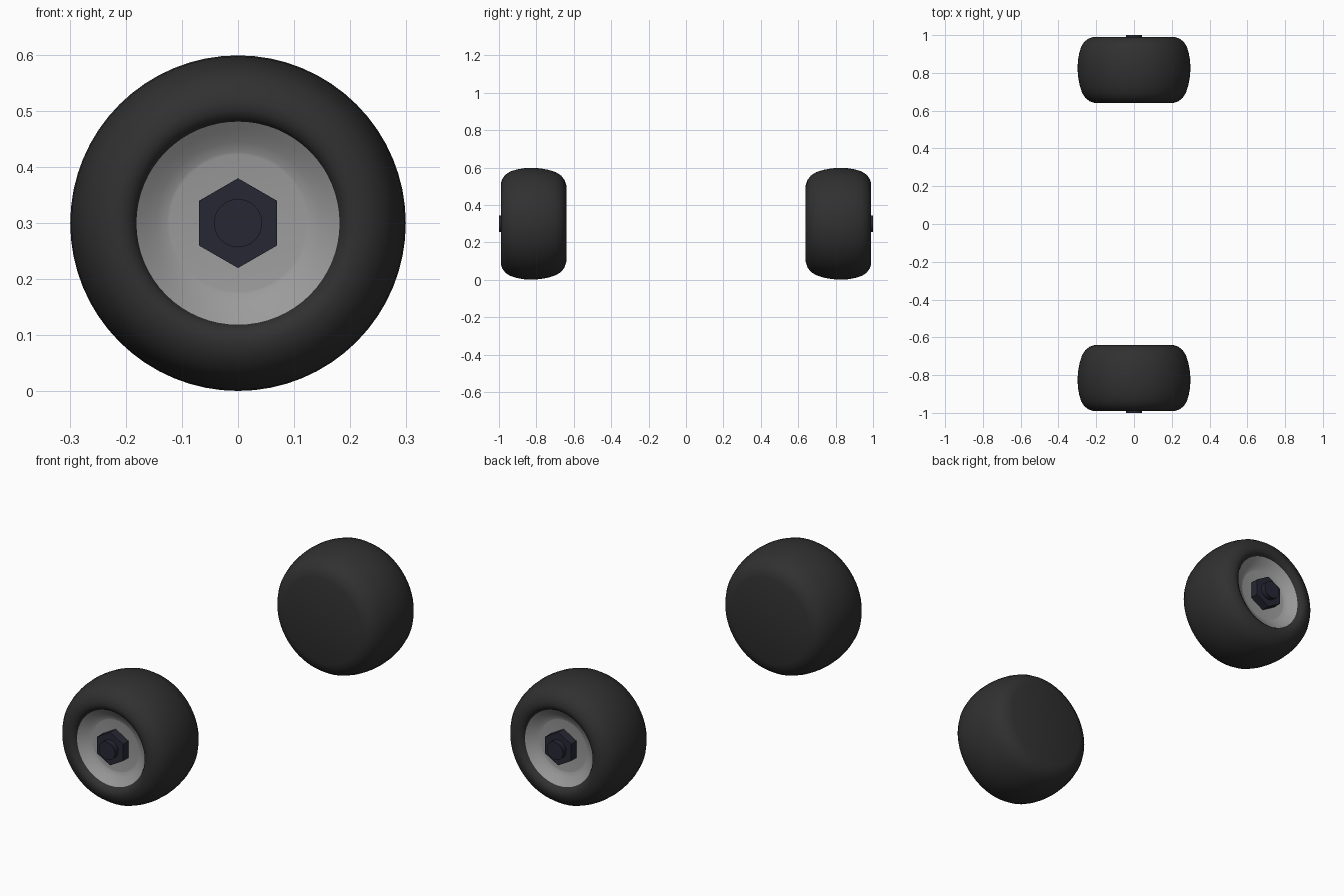
import bpy, bmesh, math
from mathutils import Matrix

if "Cube" in bpy.data.objects:
    bpy.data.objects.remove(bpy.data.objects["Cube"], do_unlink=True)


def material(name, rgb):
    m = bpy.data.materials.new(name)
    m.use_nodes = True
    m.diffuse_color = (*rgb, 1)
    m.node_tree.nodes["Principled BSDF"].inputs["Base Color"].default_value = (*rgb, 1)
    return m


RUBBER = material("black rubber", (0.03, 0.03, 0.03))
METAL = material("grey metal", (0.33, 0.33, 0.33))
STEEL = material("dark blue steel", (0.02, 0.02, 0.035))


def lathe(name, profile, mat, side, segments=64, angle=35, turn=0.0):
    """Spin (radius, y) points about the axle; side 1 is front, -1 is back."""
    bm = bmesh.new()
    rings = []
    for r, y in profile:
        if r == 0:
            rings.append([bm.verts.new((0, y, 0))])
            continue
        steps = [turn + math.tau * i / segments for i in range(segments)]
        rings.append([bm.verts.new((r * math.cos(a), y, r * math.sin(a))) for a in steps])
    for a, b in zip(rings, rings[1:]):
        for i in range(segments):
            j = (i + 1) % segments
            corners = [a[i % len(a)], a[j % len(a)], b[j % len(b)], b[i % len(b)]]
            bm.faces.new(list(dict.fromkeys(corners)))
    # Make each face point outwards from the closed profile's front to back order
    if side < 0:
        bm.transform(Matrix.Rotation(math.pi, 4, "Z"))
    bm.transform(Matrix.Translation((0, 0, 0.3)))
    bmesh.ops.recalc_face_normals(bm, faces=bm.faces)
    bm.normal_update()
    # An open dish must face the outside of the wheel
    if sum(f.normal.y * f.calc_area() for f in bm.faces) * side > 1e-4:
        bmesh.ops.reverse_faces(bm, faces=bm.faces)
    mesh = bpy.data.meshes.new(name)
    bm.to_mesh(mesh)
    bm.free()
    mesh.materials.append(mat)
    obj = bpy.data.objects.new(name, mesh)
    bpy.context.collection.objects.link(obj)
    bpy.ops.object.select_all(action="DESELECT")
    obj.select_set(True)
    bpy.context.view_layer.objects.active = obj
    bpy.ops.object.shade_smooth_by_angle(angle=math.radians(angle))
    return obj


# Tyre from the closed inner face, over the tread, to the lip and hidden core
TYRE = [(0, -0.64), (0.205, -0.64), (0.235, -0.65), (0.258, -0.668), (0.275, -0.695),
        (0.288, -0.735), (0.296, -0.78), (0.299, -0.82), (0.297, -0.865), (0.29, -0.905),
        (0.279, -0.94), (0.262, -0.966), (0.24, -0.982), (0.217, -0.99), (0.2, -0.988),
        (0.188, -0.98), (0.18, -0.967), (0.18, -0.9), (0, -0.9)]
# Dished rim
RIM = [(0.181, -0.969), (0.165, -0.957), (0.145, -0.943), (0.127, -0.934),
       (0.122, -0.933), (0, -0.933)]
NUT = [(0, -0.92), (0.08, -0.92), (0.08, -0.975), (0, -0.975)]
AXLE = [(0, -0.92), (0.043, -0.92), (0.043, -1.0), (0, -1.0)]

for place, side in (("front", 1), ("back", -1)):
    lathe(place + "_tyre", TYRE, RUBBER, side, angle=50)
    lathe(place + "_rim", RIM, METAL, side)
    lathe(place + "_hex_nut", NUT, STEEL, side, segments=6, turn=math.pi / 6)
    lathe(place + "_axle_end", AXLE, STEEL, side, segments=32)
